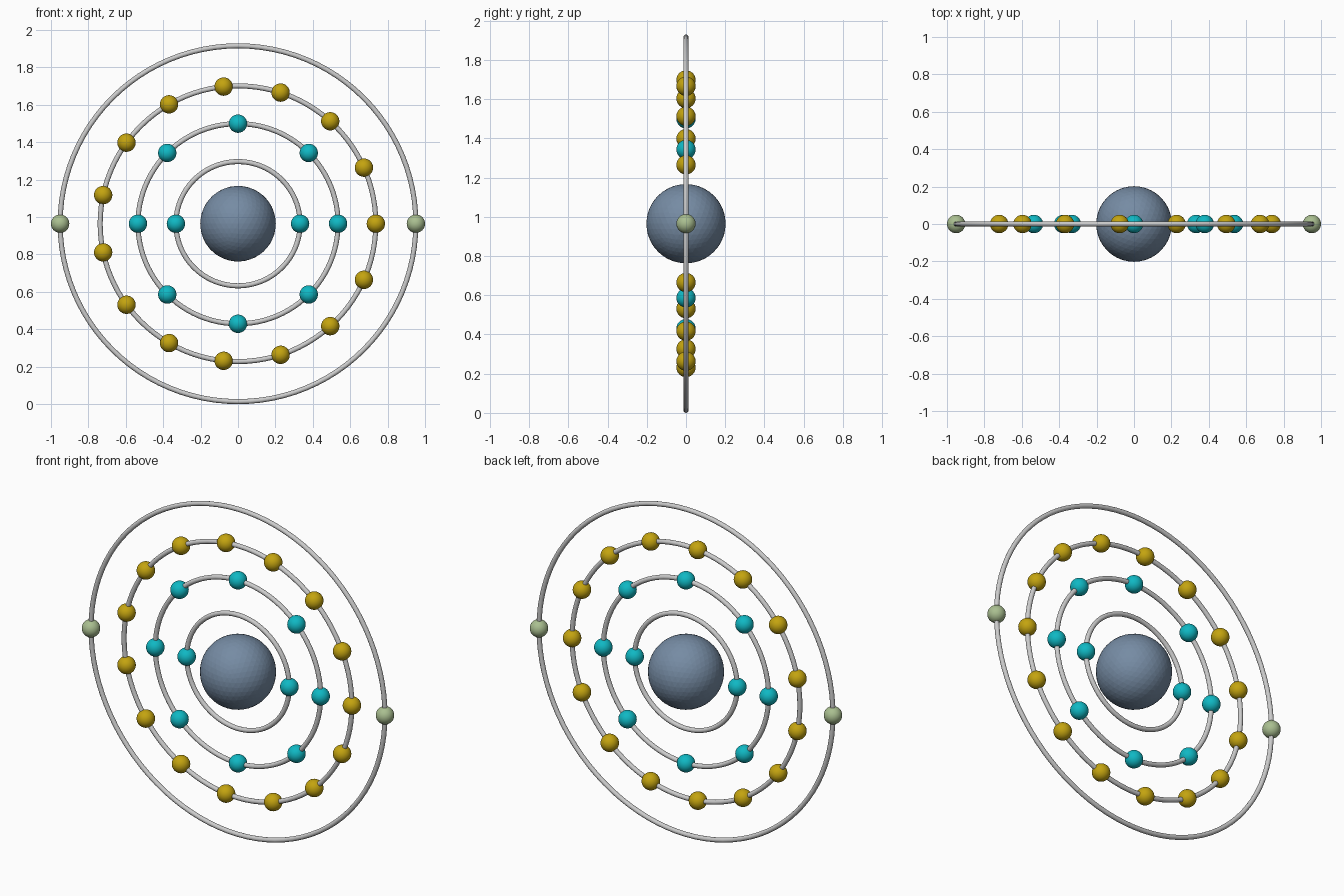
import bpy
from math import cos, sin, tau, pi

if "Cube" in bpy.data.objects:
    bpy.data.objects.remove(bpy.data.objects["Cube"])

TUBE = 0.0135          # orbit ring thickness (radius)
BALL = 0.049           # electron radius
OUTER = 0.951          # outermost orbit radius
CZ = OUTER + TUBE      # height of the atom's centre


def material(name, rgb):
    m = bpy.data.materials.new(name)
    m.diffuse_color = (*rgb, 1)
    m.use_nodes = True
    m.node_tree.nodes["Principled BSDF"].inputs["Base Color"].default_value = m.diffuse_color
    return m


def ball(name, loc, radius, mat):
    bpy.ops.mesh.primitive_ico_sphere_add(subdivisions=4, radius=radius, location=loc)
    ob = bpy.context.object
    ob.name = name
    ob.data.materials.append(mat)
    return ob


blue = material("slate_blue", (0.18, 0.26, 0.37))
cyan = material("cyan", (0.005, 0.48, 0.55))
gold = material("gold", (0.55, 0.37, 0.005))
green = material("sage_green", (0.40, 0.52, 0.28))

# Nucleus
ball("nucleus", (0, 0, CZ), 0.202, blue)

# Orbit rings in the xz plane, each with evenly spaced electrons
shells = [(0.332, 2, cyan), (0.535, 8, cyan), (0.737, 15, gold), (OUTER, 2, green)]
for s, (radius, count, mat) in enumerate(shells, 1):
    bpy.ops.mesh.primitive_torus_add(
        major_radius=radius, minor_radius=TUBE, major_segments=96, minor_segments=12,
        location=(0, 0, CZ), rotation=(pi / 2, 0, 0))
    bpy.context.object.name = f"orbit_ring_{s}"
    bpy.ops.object.shade_smooth()
    for i in range(count):
        a = tau * i / count
        ball(f"electron_{s}_{i + 1}", (radius * cos(a), 0, CZ + radius * sin(a)), BALL, mat)
        bpy.ops.object.shade_smooth()
